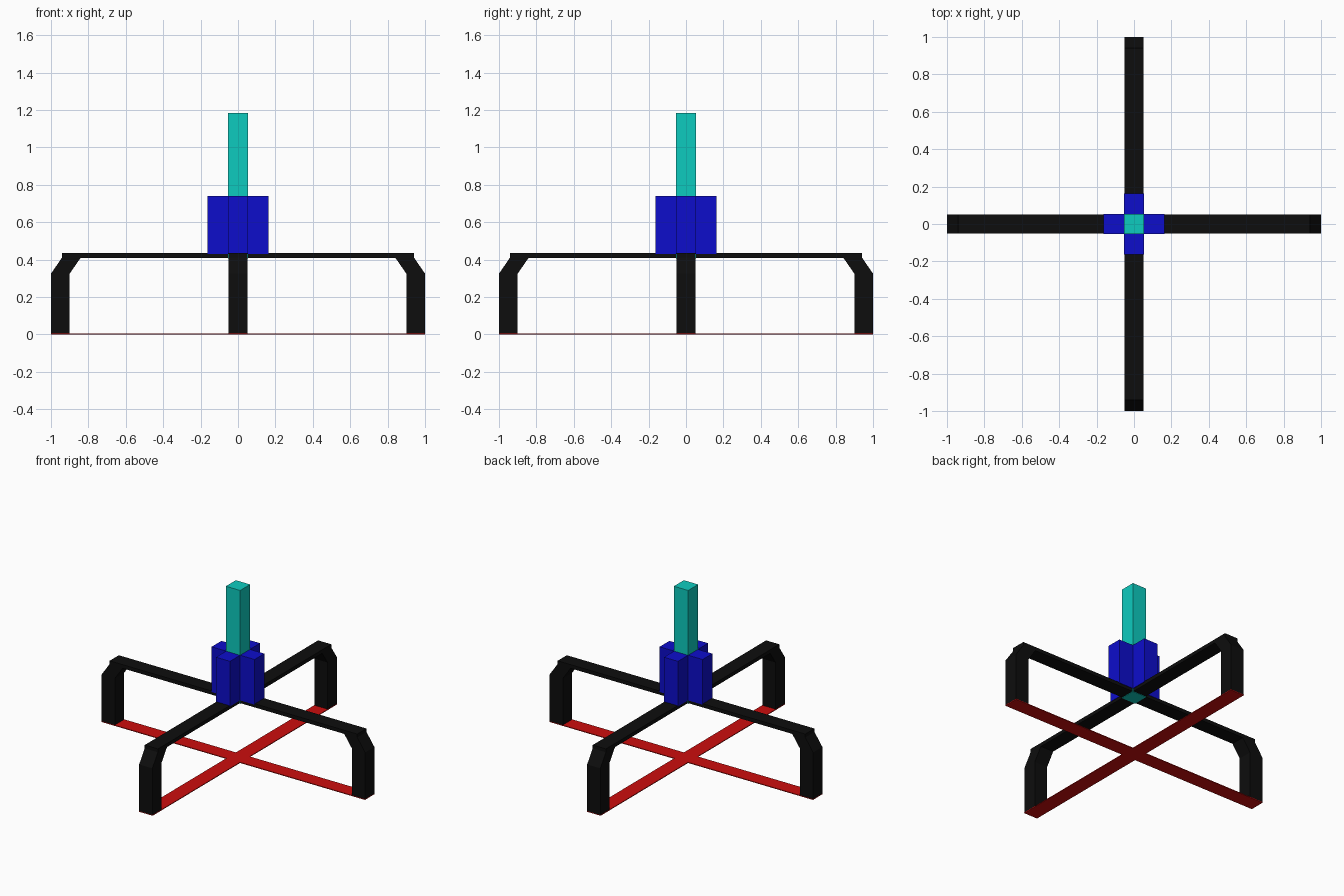
import bpy
import bmesh
from math import pi
from mathutils import Matrix

cube = bpy.data.objects.get("Cube")
if cube:
    bpy.data.objects.remove(cube, do_unlink=True)


def material(name, rgb):
    mat = bpy.data.materials.new(name)
    mat.use_nodes = True
    colour = (*rgb, 1)
    mat.diffuse_color = colour
    mat.node_tree.nodes["Principled BSDF"].inputs["Base Color"].default_value = colour
    return mat


BLACK = material("black", (0.004, 0.004, 0.004))
RED = material("red", (0.6, 0.004, 0.004))
BLUE = material("blue", (0.004, 0.004, 0.6))
TEAL = material("teal", (0.004, 0.6, 0.52))


def prism(name, profile, half_width, mat, angle=0):
    """Extrude an x-z profile across y, then turn it about the z axis."""
    bm = bmesh.new()
    face = bm.faces.new([bm.verts.new((x, -half_width, z)) for x, z in profile])
    side = bmesh.ops.extrude_face_region(bm, geom=[face])["geom"]
    moved = [v for v in side if isinstance(v, bmesh.types.BMVert)]
    bmesh.ops.translate(bm, verts=moved, vec=(0, 2 * half_width, 0))
    bmesh.ops.recalc_face_normals(bm, faces=bm.faces)
    bm.transform(Matrix.Rotation(angle, 4, "Z"))
    mesh = bpy.data.meshes.new(name)
    bm.to_mesh(mesh)
    bm.free()
    mesh.materials.append(mat)
    obj = bpy.data.objects.new(name, mesh)
    bpy.context.collection.objects.link(obj)
    return obj


def rect(x0, x1, z0, z1):
    return [(x0, z0), (x1, z0), (x1, z1), (x0, z1)]


# Crossed floor strips and crossed top bars
for label, angle in (("side", 0), ("front", pi / 2)):
    prism(label + "_floor_strip", rect(-1, 1, 0, 0.005), 0.052, RED, angle)
    prism(label + "_top_bar", rect(-0.94, 0.94, 0.41, 0.435), 0.05, BLACK, angle)

# Legs with inward-bent tops, and blocks around the mast
leg = [(0.9, 0.005), (1, 0.005), (1, 0.325), (0.94, 0.412), (0.84, 0.412), (0.9, 0.325)]
for i, label in enumerate(("left", "back", "right", "front")):
    angle = i * pi / 2
    prism(label + "_leg", leg, 0.05, BLACK, angle)
    prism(label + "_block", rect(0.053, 0.163, 0.43, 0.74), 0.053, BLUE, angle)

# Central mast
prism("mast", rect(-0.054, 0.054, 0.407, 1.185), 0.054, TEAL)
